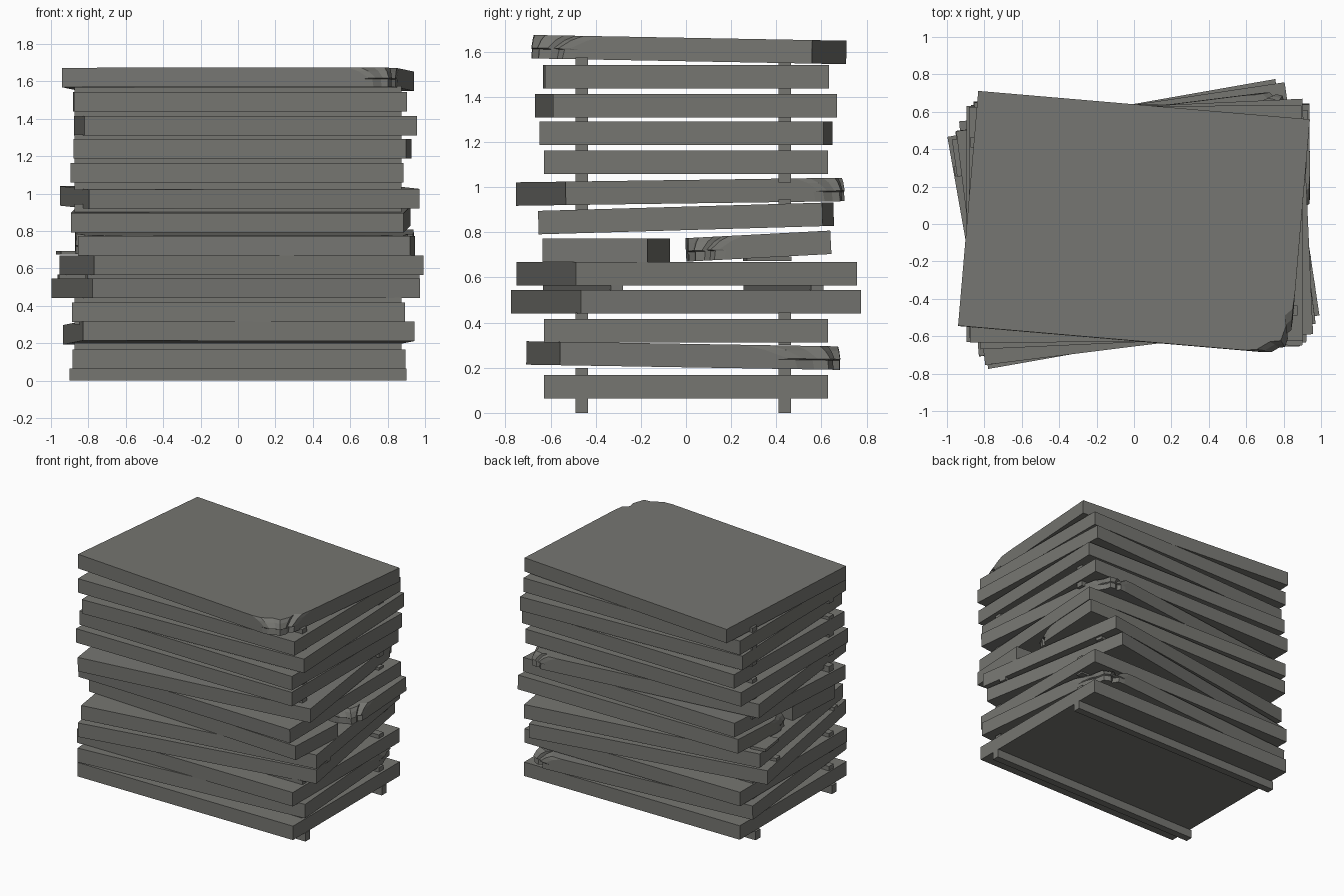
import bpy, bmesh, math
from mathutils import Matrix, Vector

if "Cube" in bpy.data.objects:
    bpy.data.objects.remove(bpy.data.objects["Cube"])

mat = bpy.data.materials.new("weathered_grey")
mat.diffuse_color = (0.18, 0.18, 0.165, 1)
mat.use_nodes = True
mat.node_tree.nodes["Principled BSDF"].inputs["Base Color"].default_value = mat.diffuse_color

L, W, H = 1.78, 1.26, 0.104
# jagged broken-corner pattern: fractions along the incoming and outgoing edges
CHIP = [(1, 0), (.72, .03), (.45, .17), (.22, .2), (.13, .45), (.18, .6), (.02, .72), (0, 1)]
# (depth, chip scale) from the top face to the bottom face
LEVELS = [(0, 1.3), (.2, 1.0), (.55, .7), (.6, .85), (1, .8)]


def outline(l, w, chips, scale):
    """Counter-clockwise slab outline with chosen corners broken off."""
    corners = [(1, -1), (1, 1), (-1, 1), (-1, -1)]
    pos = [Vector((x * l / 2, y * w / 2)) for x, y in corners]
    pts = []
    for i, key in enumerate(corners):
        c = pos[i]
        if key not in chips:
            pts.append(c)
            continue
        d_in = (c - pos[i - 1]).normalized()
        d_out = (pos[(i + 1) % 4] - c).normalized()
        a, b = chips[key]
        for u, v in CHIP:
            pts.append(c - d_in * u * a * scale + d_out * v * b * scale)
    return pts


def slab(name, cx, cy, cz, turn=0, tilt=0, l=L, w=W, h=H, chips=None):
    """A flat board, optionally broken at corners, tilted about x and turned about z."""
    chips = chips or {}
    levels = LEVELS if chips else [(0, 1), (1, 1)]
    bm = bmesh.new()
    rings = [[bm.verts.new((p.x, p.y, h / 2 - d * h)) for p in outline(l, w, chips, s)]
             for d, s in levels]
    n = len(rings[0])
    bm.faces.new(rings[0])
    bm.faces.new(rings[-1][::-1])
    for hi, lo in zip(rings, rings[1:]):
        for i in range(n):
            j = (i + 1) % n
            bm.faces.new((hi[i], lo[i], lo[j], hi[j]))
    bmesh.ops.recalc_face_normals(bm, faces=bm.faces)
    bm.transform(Matrix.Translation((cx, cy, cz))
                 @ Matrix.Rotation(math.radians(tilt), 4, 'X')
                 @ Matrix.Rotation(math.radians(turn), 4, 'Z'))
    me = bpy.data.meshes.new(name)
    bm.to_mesh(me)
    bm.free()
    me.materials.append(mat)
    ob = bpy.data.objects.new(name, me)
    bpy.context.collection.objects.link(ob)
    return ob


# whole boards, bottom to top: x, y, z centre, turn, tilt, broken corners
boards = [
    (.005, 0, .115, 0, 0, None),
    (.005, -.005, .254, 4.8, -.95, {(1, 1): (.35, .22)}),
    (.003, 0, .365, 0, 0, None),
    (-.012, 0, .493, 10, 0, None),
    (.018, .003, .617, 8.5, 0, None),
    (.014, 0, .862, -1.6, 1.65, None),
    (.01, -.018, .98, 7.1, .8, {(1, 1): (.18, .18)}),
    (-.005, 0, 1.11, 0, 0, None),
    (.024, 0, 1.24, -1.3, 0, None),
    (.04, 0, 1.362, 2.6, 0, None),
    (.01, 0, 1.49, .3, 0, None),
    (.0, .007, 1.61, -4.9, -1.05, {(1, -1): (.19, .26)}),
]
for i, (x, y, z, turn, tilt, chips) in enumerate(boards):
    slab(f"board_{i + 1}", x, y, z, turn, tilt, chips=chips)

# board split lengthwise into two halves
slab("split_board_front", .045, -.353, .72, -3.2, 0, w=.465)
slab("split_board_back", .035, .32, .739, .3, 3, w=.635, l=1.81,
     chips={(1, -1): (.2, .2), (-1, -1): (.2, .2)})
slab("splinter", -.9, .36, .683, 8, 0, l=.12, w=.2, h=.02)

# spacer battens between boards: bottom z, top z, turn, length
spacers = [(0, .064, 0, 1.8), (.16, .20, 0, 1.75), (.30, .32, 0, 1.75), (.412, .445, 0, 1.75),
           (.543, .567, 9.6, 1.8), (.895, .945, 0, 1.75), (1.02, 1.06, 0, 1.75),
           (1.16, 1.19, 0, 1.75), (1.29, 1.315, 0, 1.75), (1.412, 1.44, 0, 1.75),
           (1.54, 1.575, 0, 1.75)]
for i, (z0, z1, turn, length) in enumerate(spacers):
    a = math.radians(turn)
    for side, y in (("front", -.4625), ("back", .4375)):
        slab(f"spacer_{side}_{i + 1}", -y * math.sin(a), y * math.cos(a), (z0 + z1) / 2,
             turn, 0, l=length, w=.055, h=z1 - z0)
